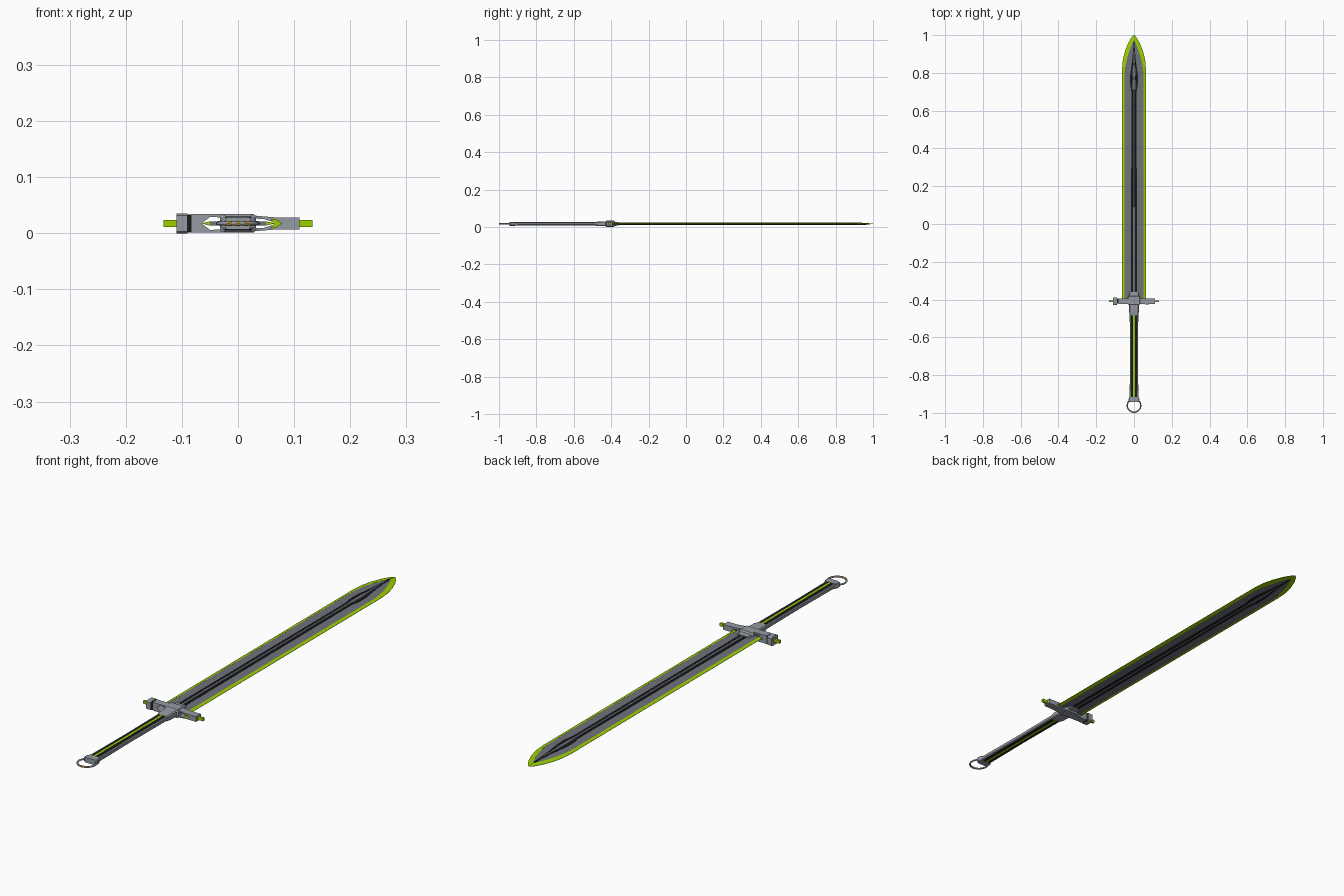
import bpy, bmesh, math
from mathutils import Vector

if "Cube" in bpy.data.objects:
    bpy.data.objects.remove(bpy.data.objects["Cube"])

ZC = 0.0175  # mid plane of the sword


def mat(name, col):
    m = bpy.data.materials.new(name)
    m.diffuse_color = (*col, 1)
    m.use_nodes = True
    m.node_tree.nodes["Principled BSDF"].inputs["Base Color"].default_value = m.diffuse_color
    return m


GREEN = mat("green", (0.33, 0.62, 0.0))
BLACK = mat("black", (0.01, 0.01, 0.012))
STEEL = mat("steel", (0.16, 0.17, 0.2))
GREY = mat("light_steel", (0.3, 0.33, 0.37))
GOLD = mat("gold", (0.75, 0.5, 0.08))


def loft(name, rings, material, mirror=(False, False, False)):
    """Skin closed rings of 3D points (z relative to the mid plane), capping both ends."""
    bm = bmesh.new()
    vs = [[bm.verts.new(p) for p in r] for r in rings]
    n = len(vs[0])
    for a, b in zip(vs, vs[1:]):
        for i in range(n):
            j = (i + 1) % n
            bm.faces.new((a[i], a[j], b[j], b[i]))
    bm.faces.new(vs[0])
    bm.faces.new(vs[-1])
    bmesh.ops.remove_doubles(bm, verts=bm.verts, dist=1e-5)
    bmesh.ops.recalc_face_normals(bm, faces=bm.faces)
    me = bpy.data.meshes.new(name)
    bm.to_mesh(me)
    bm.free()
    ob = bpy.data.objects.new(name, me)
    bpy.context.collection.objects.link(ob)
    ob.location.z = ZC
    me.materials.append(material)
    if any(mirror):
        md = ob.modifiers.new("mirror", 'MIRROR')
        md.use_axis = mirror
        md.use_mirror_merge = False
    return ob


def rect(x0, x1, z0, z1, y):
    return [(x0, y, z0), (x1, y, z0), (x1, y, z1), (x0, y, z1)]


def octo(w, h, c, y):
    return [(w, y, h - c), (w - c, y, h), (c - w, y, h), (-w, y, h - c),
            (-w, y, c - h), (c - w, y, -h), (w - c, y, -h), (w, y, c - h)]


def box(name, x0, x1, y0, y1, z0, z1, m, mirror=(False, False, False)):
    return loft(name, [rect(x0, x1, z0, z1, y0), rect(x0, x1, z0, z1, y1)], m, mirror)


def plate(name, prof, y0, y1, m, mirror=(False, False, False)):
    return loft(name, [[(x, y, z) for x, z in prof] for y in (y0, y1)], m, mirror)


# Blade: outer (cutting edge) and inner outlines as half width, y
outer = [(.063, -.395), (.063, .82), (.059, .87), (.048, .915), (.03, .96), (.012, .99), (.0005, 1.0)]
inner = [(.05, -.395), (.05, .80), (.046, .835), (.036, .88), (.02, .93), (.008, .96), (.0005, .972)]
loft("blade_core", [[(x, y, .0035), (0, y, .005 if x > .01 else .0037), (-x, y, .0035),
                     (-x, y, -.0035), (0, y, -.005 if x > .01 else -.0037), (x, y, -.0035)]
                    for x, y in inner], STEEL)
loft("blade_edge", [[(a, b, .0006), (x, y, .0037), (x, y, -.0037), (a, b, -.0006)]
                    for (a, b), (x, y) in zip(outer, inner)], GREEN, (True, False, False))

# Dark fuller lines either side of a slim spine
fuller = [(.006, .016, -.37), (.005, .014, .55), (.006, .014, .70),
          (.009, .021, .745), (.009, .020, .79), (.003, .008, .88), (.0005, .002, .965)]
loft("fuller_line", [rect(a, b, .003, .0056, y) for a, b, y in fuller], BLACK, (True, False, True))
loft("blade_spine", [octo(w, .006, .0006, y) for w, y in
                     [(.005, -.37), (.004, .7), (.007, .77), (.001, .94)]], STEEL)

# Crossguard: split frame made of mirrored upper and lower bars
bar = [(-.083, 0), (-.083, .0165), (0, .0165), (.07, .0105), (.11, .0105), (.11, 0),
       (.072, 0), (.045, .008), (-.05, .0115), (-.065, 0)]
plate("guard_frame", bar, -.424, -.394, GREY, (False, False, True))
loft("guard_left_block", [[(-.11, y0, -h), (-.09, y0, -h), (-.09, y0, h), (-.11, y0, h)]
                          for y0, h in [(-.428, .0145), (-.422, .0175), (-.394, .0175), (-.388, .0145)]], GREY)
box("guard_band", -.091, -.082, -.422, -.394, -.016, .016, BLACK)
box("guard_end", .109, .133, -.414, -.404, -.006, .006, GREEN, (True, False, False))
plate("guard_chevron", [(.058, .008), (.066, .008), (.079, 0), (.066, -.008), (.058, -.008), (.064, 0)],
      -.427, -.40, GREEN)

# Central collar joining blade, guard and grip
loft("collar", [octo(w, h, .004, y) for w, h, y in
                [(.022, .010, -.485), (.026, .012, -.465), (.026, .013, -.43), (.032, .0165, -.425),
                 (.032, .0165, -.385), (.026, .011, -.38), (.024, .009, -.36)]], GREY)

# Grip with dark recesses and a glowing centre strip
loft("grip", [octo(w, h, .003, y) for w, h, y in
              [(.024, .0085, -.935), (.023, .008, -.90), (.021, .008, -.70), (.023, .008, -.46)]], GREY)
box("grip_inlay", -.015, .015, -.93, -.455, .007, .0092, BLACK, (False, False, True))
box("grip_strip", -.0045, .0045, -.925, -.46, .008, .0098, GREEN, (False, False, True))
loft("pommel_cap", [octo(w, .0105, .003, y) for w, y in
                    [(.022, -.943), (.029, -.938), (.029, -.926), (.023, -.915)]], GREY)

# Pommel ring with gold collars
RING = Vector((0, -.961, ZC))
bpy.ops.mesh.primitive_torus_add(location=RING, major_radius=.0355, minor_radius=.0035,
                                 major_segments=40, minor_segments=8)
ring = bpy.context.object
ring.name = "pommel_ring"
ring.data.materials.append(GREY)
bpy.ops.object.shade_smooth_by_angle(angle=math.radians(50))
for i, deg in enumerate((-115, -90, -65)):
    a = math.radians(deg)
    bpy.ops.mesh.primitive_cylinder_add(
        vertices=8, radius=.0042, depth=.009,
        location=RING + Vector((math.cos(a), math.sin(a), 0)) * .0353,
        rotation=(math.pi / 2, 0, a))
    bpy.context.object.name = f"ring_collar_{i + 1}"
    bpy.context.object.data.materials.append(GOLD)
